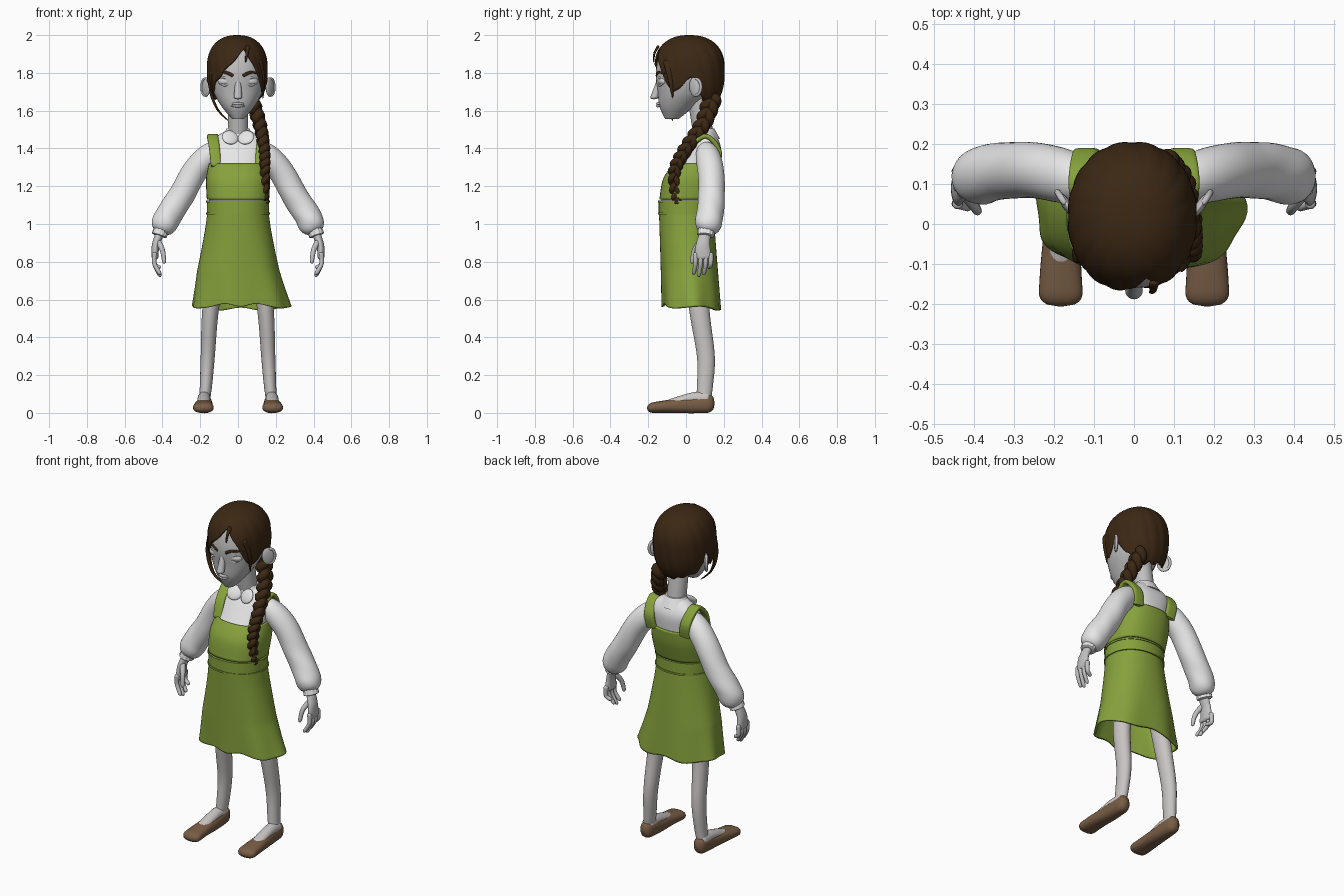
import bpy, bmesh, math
from mathutils import Vector, Matrix

cube = bpy.data.objects.get("Cube")
if cube:
    bpy.data.objects.remove(cube, do_unlink=True)

X, Y, Z = Vector((1, 0, 0)), Vector((0, 1, 0)), Vector((0, 0, 1))


def material(name, red, green, blue):
    mat = bpy.data.materials.new(name)
    mat.use_nodes = True
    mat.diffuse_color = (red, green, blue, 1)
    mat.node_tree.nodes["Principled BSDF"].inputs["Base Color"].default_value = (red, green, blue, 1)
    return mat


SKIN = material("skin", .54, .53, .53)
TIGHTS = material("tights", .58, .55, .54)
BLOUSE = material("blouse_white", .8, .8, .8)
GREEN = material("dress_green", .24, .36, .045)
HAIR = material("hair_brown", .045, .021, .007)
LEATHER = material("shoe_brown", .19, .11, .06)
EYE = material("eye_grey", .62, .62, .62)


def finish(bm, name, mat, thickness=0):
    bmesh.ops.recalc_face_normals(bm, faces=bm.faces)
    mesh = bpy.data.meshes.new(name)
    bm.to_mesh(mesh)
    bm.free()
    mesh.materials.append(mat)
    mesh.shade_smooth()
    mesh.set_sharp_from_angle(angle=math.radians(55))
    obj = bpy.data.objects.new(name, mesh)
    bpy.context.collection.objects.link(obj)
    if thickness:
        modifier = obj.modifiers.new("thickness", 'SOLIDIFY')
        modifier.thickness = thickness
        modifier.offset = -1
    return obj


def signed_power(value, power):
    return math.copysign(abs(value) ** power, value)


def spline(points, steps):
    """Catmull-Rom samples through tuples of numbers, as (samples)."""
    last = len(points) - 1
    samples = []
    for i in range(last):
        before, start, end, after = (points[max(0, min(last, i + k))] for k in (-1, 0, 1, 2))
        for step in range(steps):
            t = step / steps
            samples.append([q + t * (r - p + t * (2 * p - 5 * q + 4 * r - w + t * (3 * (q - r) + w - p))) / 2
                            for p, q, r, w in zip(before, start, end, after)])
    return samples + [list(points[last])]


def skin_rings(name, mat, rings, square=1, sides=32, ripple=None, closed=True, thickness=0):
    """Join rings of (centre, first axis, second axis) into one surface."""
    bm = bmesh.new()
    loops = []
    for i, (centre, first, second) in enumerate(rings):
        loop = []
        for j in range(sides):
            angle = math.tau * j / sides
            scale = ripple(angle, i / (len(rings) - 1)) if ripple else 1
            loop.append(bm.verts.new(centre + scale * (first * signed_power(math.cos(angle), square)
                                                       + second * signed_power(math.sin(angle), square))))
        loops.append(loop)
    for lower, upper in zip(loops, loops[1:]):
        for j in range(sides):
            bm.faces.new((lower[j], lower[j - 1], upper[j - 1], upper[j]))
    if closed:
        bm.faces.new(loops[0])
        bm.faces.new(loops[-1])
    return finish(bm, name, mat, thickness)


def body(name, mat, rows, grow=0, **options):
    """Upright form from rows of (height, front, back, half width)."""
    rings = [(Vector((0, (front + back) / 2, z)), X * (half + grow), Y * ((back - front) / 2 + grow))
             for z, front, back, half in spline(rows, 6)]
    return skin_rings(name, mat, rings, **options)


def taper(start, end, power=1):
    return lambda t: start + (end - start) * t ** power


def spindle(radius):
    return lambda t: radius * math.sin(math.pi * t)


def sweep(name, mat, path, width, depth=None, u=X, v=None, tip=.15, **options):
    """Tube along a path; width and depth follow rules, and the ends are rounded."""
    points = [Vector(p) for p in spline(path, math.ceil(32 / (len(path) - 1)))]
    rings = []
    for i, point in enumerate(points):
        t = i / (len(points) - 1)
        first, second = u, v
        if v is None:
            along = (points[min(i + 1, len(points) - 1)] - points[max(i - 1, 0)]).normalized()
            second = along.cross(u).normalized()
            first = second.cross(along)
        edge = min(t, 1 - t)
        rounding = math.sqrt(1 - (1 - edge / tip) ** 2) if edge < tip else 1
        rings.append((point, first * max(width(t) * rounding, .001),
                      second * max((depth or width)(t) * rounding, .001)))
    return skin_rings(name, mat, rings, **options)


def blob(name, mat, location, size, rotation=(0, 0, 0)):
    bm = bmesh.new()
    bmesh.ops.create_uvsphere(bm, u_segments=24, v_segments=14, radius=1)
    bm.transform(Matrix.Diagonal((*size, 1)))
    obj = finish(bm, name, mat)
    obj.location, obj.rotation_euler = location, rotation


# Head, neck, nose and lips
body("head", SKIN, [(1.555, -.11, -.04, .03), (1.62, -.14, .04, .085), (1.7, -.15, .12, .13),
                    (1.8, -.16, .18, .15), (1.9, -.14, .17, .135), (1.96, -.1, .13, .09)], square=.93, sides=40)
sweep("neck", SKIN, [(0, .1, 1.42), (0, .06, 1.68)], taper(.054, .054), v=Y)
sweep("nose", SKIN, [(0, -.14, 1.78), (0, -.15, 1.73), (0, -.17, 1.66)], taper(.01, .024), v=Y)
for name, z in (("upper_lip", 1.637), ("lower_lip", 1.625)):
    sweep(name, SKIN, [(-.04, -.13, z), (0, -.15, z), (.04, -.13, z)], spindle(.008), u=Z, sides=12)

# Blouse body and the bodice that hugs it
TORSO = [(1.02, -.13, .14, .15), (1.13, -.13, .14, .154), (1.24, -.11, .17, .158), (1.32, -.055, .18, .143),
         (1.4, 0, .185, .15), (1.45, .035, .17, .13), (1.5, .06, .14, .055)]
body("blouse_body", BLOUSE, TORSO, square=.85, sides=40)
body("bodice", GREEN, TORSO[1:4], grow=.011, square=.85, sides=40, thickness=.014, closed=False)
body("collar_band", BLOUSE, [(1.45, .03, .18, .09), (1.505, .045, .15, .06)])


# Waistband with piping on both edges
def band(name, bottom, top, grow):
    body(name, GREEN, [(z, -.145, .15, .165) for z in (bottom, top)], grow=grow, square=.92, sides=40)


band("waistband", 1.05, 1.12, 0)
band("lower_piping", 1.05, 1.06, .004)
band("upper_piping", 1.115, 1.125, .004)

# Flared skirt with soft folds
flare = [k / 6 for k in range(7)]
skirt = body("skirt", GREEN, [(1.06 - t / 2, -.143 + .017 * t, .145 + .04 * t, .162 + .1 * t ** 1.2) for t in flare],
             square=.92, sides=72, closed=False, thickness=.012,
             ripple=lambda angle, t: 1 + .03 * t * t * math.sin(7 * angle + 1))
for vertex in skirt.data.vertices:
    drop = max(0, (.75 - vertex.co.z) / .2)
    angle = math.atan2(vertex.co.y, vertex.co.x)
    vertex.co.z += drop * drop * (.01 * math.sin(5 * angle) - .012 * math.sin(angle))
    vertex.co.x += .016 * drop

for side, sign in (("left", 1), ("right", -1)):
    def part(name, mat, path, *rules, **options):
        return sweep(side + "_" + name, mat, [(x * sign, y, z) for x, y, z in path], *rules, **options)

    def pad(name, mat, location, size, tilt, turn):
        blob(side + "_" + name, mat, (location[0] * sign, *location[1:]), size, (tilt, 0, turn * sign))

    # Face details
    pad("collar_flap", BLOUSE, (.042, .026, 1.458), (.044, .013, .042), -.55, -.25)
    pad("eye", EYE, (.072, -.122, 1.755), (.036, .022, .022), 0, .3)
    for lid, rise in (("upper_lid", .021), ("lower_lid", -.021)):
        part(lid, SKIN, [(.035, -.142, 1.755), (.07, -.139, 1.755 + rise), (.108, -.11, 1.755)],
             spindle(.006), u=Z, sides=12)
    part("brow", HAIR, [(.024, -.156, 1.783), (.065, -.146, 1.802), (.12, -.11, 1.797)],
         taper(.011, .004), taper(.006, .004), u=Z, sides=12)
    pad("ear", SKIN, (.168, .048, 1.725), (.012, .036, .052), .15, -.6)
    bends = [k * math.pi / 5 for k in range(6)]
    part("ear_rim", SKIN, [(.171 + .02 * math.sin(a), .048 + .031 * math.sin(a), 1.725 + .046 * math.cos(a))
                           for a in bends], taper(.008, .008), sides=12)

    # Dress strap over the shoulder
    part("strap", GREEN, [(.115, -.03, 1.3), (.125, .015, 1.4), (.134, .105, 1.465), (.122, .175, 1.39),
                          (.11, .165, 1.3)], taper(.027, .033), taper(.012, .013), tip=.02, square=.6)

    # Puffed sleeve gathered into a ruffled cuff
    part("sleeve", BLOUSE, [(.1, .1, 1.42), (.22, .13, 1.29), (.3, .135, 1.15), (.37, .125, 1.04), (.41, .107, .95)],
         taper(.068, .073), taper(.066, .072), u=Y, tip=.2, sides=40,
         ripple=lambda angle, t: 1 + .02 * t * math.sin(3 * angle + 22 * t))
    part("cuff", BLOUSE, [(.4, .11, .99), (.418, .104, .935)], taper(.042, .045), taper(.038, .04), u=Y, sides=48,
         ripple=lambda angle, t: 1 + .05 * math.sin(12 * angle))

    # Hand
    part("palm", SKIN, [(.405, .107, .97), (.435, .09, .89), (.44, .09, .81)],
         taper(.025, .05), taper(.024, .017), u=Y)
    for i, finger in enumerate(("index", "middle", "ring", "little")):
        y, end = .05 + .027 * i, .72 + .012 * (i - 1) ** 2
        part(finger + "_finger", SKIN, [(.44, y, .85), (.442, y, .79), (.41, y - .01, end)],
             taper(.014, .01), u=Y, sides=12)
    part("thumb", SKIN, [(.425, .08, .91), (.4, .045, .86), (.39, .03, .79)], taper(.017, .01), u=Y, sides=12)

    # Leg, foot and slip-on shoe
    part("leg", TIGHTS, [(.1, .04, .9), (.145, .07, .55), (.16, .105, .3), (.17, .1, .14), (.18, .09, .05)],
         taper(.06, .028, .5), taper(.07, .038, .5), v=Y, tip=.03)
    part("foot", TIGHTS, [(.178, .13, .07), (.18, .03, .075), (.183, -.12, .04)],
         taper(.034, .034), taper(.045, .02), v=Z)
    part("shoe", LEATHER, [(.178, .152, .052), (.178, .03, .041), (.183, -.1, .034), (.183, -.207, .025)],
         taper(.036, .058), taper(.052, .025), v=Z, square=.85)

# Hair cap: columns run from the crown to a hairline of (direction, height)
HAIRLINE = [(-180, 1.62), (-110, 1.67), (-90, 1.77), (-75, 1.67), (-20, 1.82), (14, 1.93), (62, 1.69),
            (92, 1.77), (112, 1.67), (140, 1.61), (180, 1.62)]


def hairline(degrees):
    for (start, low), (end, high) in zip(HAIRLINE, HAIRLINE[1:]):
        if start <= degrees <= end:
            return low + (high - low) * (degrees - start) / (end - start)


def skull_height(rise):
    return .185 if rise > 0 else .24


bm = bmesh.new()
columns, rows, middle, bulge = 160, 30, 1.815, .85
crown = bm.verts.new((0, .018, 2))
strips = []
for j in range(columns):
    degrees = 360 * j / columns - 180
    turn = math.radians(degrees)
    rise = hairline(degrees) + .006 * math.sin(13 * turn) - middle
    lowest = math.acos(signed_power(rise / skull_height(rise), 1 / bulge))
    strip = []
    for i in range(rows):
        slope = lowest * (i + 1) / rows
        lift, reach = signed_power(math.cos(slope), bulge), math.sin(slope) ** bulge
        groove = abs(math.sin(8 * turn + 2.5 * math.cos(slope))) - .5
        reach *= 1 + .018 * math.sin(slope) * groove
        strip.append(bm.verts.new((.161 * reach * signed_power(math.sin(turn), .93) - .004,
                                   .018 - .187 * reach * signed_power(math.cos(turn), .93),
                                   middle + lift * skull_height(lift))))
    strips.append(strip)
for j in range(columns):
    here, beside = strips[j - 1], strips[j]
    bm.faces.new((crown, here[0], beside[0]))
    for i in range(rows - 1):
        bm.faces.new((here[i], here[i + 1], beside[i + 1], beside[i]))
finish(bm, "hair_cap", HAIR, thickness=.012)

# Loose locks framing the face
sweep("right_lock", HAIR, [(-.135, -.07, 1.82), (-.145, -.075, 1.71), (-.11, -.085, 1.61), (-.05, -.07, 1.545)],
      taper(.03, .003), taper(.012, .003), u=Y, sides=14)
sweep("left_lock", HAIR, [(.115, -.1, 1.87), (.135, -.085, 1.78), (.132, -.07, 1.665)],
      taper(.026, .003), taper(.012, .003), u=Y, sides=14)
sweep("forehead_wisp", HAIR, [(.05, -.145, 1.945), (.047, -.168, 1.9), (.04, -.17, 1.855)],
      taper(.014, .003), taper(.008, .003), sides=12)

# Three-strand braid falling over the left shoulder
braid = spline([(.07, .14, 1.67), (.115, .09, 1.53), (.138, 0, 1.4), (.143, -.06, 1.28), (.138, -.05, 1.13)], 20)
for k in range(3):
    strand = []
    for i, (x, y, z) in enumerate(braid):
        t = i / (len(braid) - 1)
        angle = 26 * t + math.tau * k / 3
        spread = 1.1 - .5 * t
        strand.append((x + .014 * spread * math.sin(2 * angle), y + .026 * spread * math.sin(angle),
                       z + .008 * math.cos(angle)))
    sweep("braid_strand_%d" % (k + 1), HAIR, strand, taper(.028, .015), tip=.04, sides=14)
blob("braid_tip", HAIR, (.138, -.045, 1.125), (.026, .024, .03))
